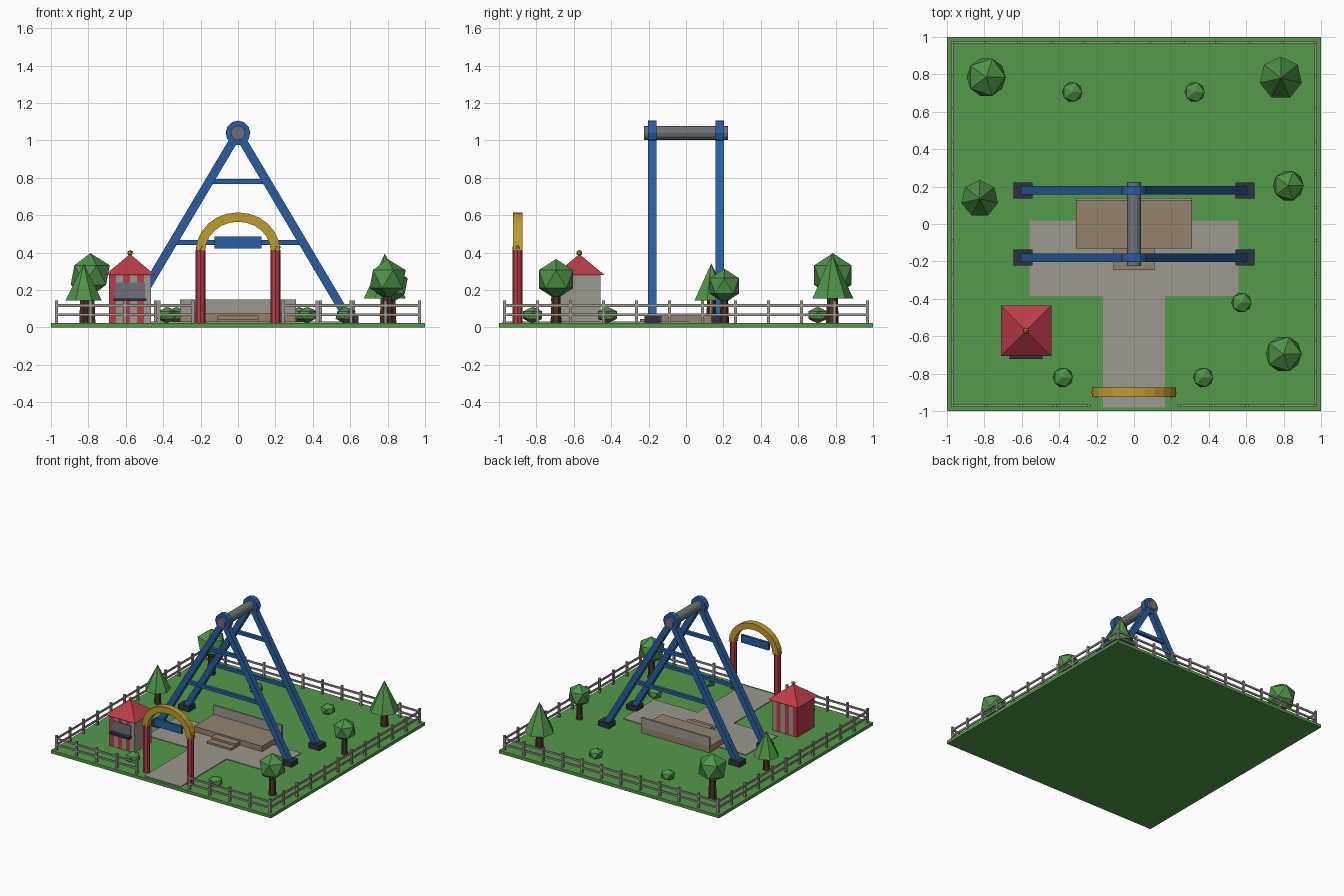
import bpy
import bmesh
from math import pi, sin, cos
from mathutils import Matrix, Vector

if "Cube" in bpy.data.objects:
    bpy.data.objects.remove(bpy.data.objects["Cube"], do_unlink=True)


def material(name, r, g, b):
    rgba = tuple((c / 255) ** 2.2 for c in (r, g, b)) + (1.0,)
    m = bpy.data.materials.new(name)
    m.use_nodes = True
    m.diffuse_color = rgba
    m.node_tree.nodes["Principled BSDF"].inputs["Base Color"].default_value = rgba
    return m


GRASS = material("grass green", 84, 152, 75)
LEAF = material("leaf green", 80, 146, 74)
STONE = material("stone grey", 155, 150, 143)
TAN = material("deck tan", 146, 131, 110)
BLUE = material("frame blue", 45, 93, 158)
STEEL = material("steel grey", 108, 113, 122)
GOLD = material("gold", 190, 155, 48)
RED = material("red", 186, 62, 74)
DARK = material("charcoal", 50, 54, 64)
BARK = material("bark brown", 80, 54, 42)

GROUND = 0.025


def finish(name, bm, *mats):
    bmesh.ops.recalc_face_normals(bm, faces=bm.faces)
    mesh = bpy.data.meshes.new(name)
    bm.to_mesh(mesh)
    bm.free()
    for m in mats:
        mesh.materials.append(m)
    obj = bpy.data.objects.new(name, mesh)
    bpy.context.collection.objects.link(obj)
    return obj


def add_box(bm, x0, x1, y0, y1, z0, z1):
    size = Matrix.Diagonal((x1 - x0, y1 - y0, z1 - z0, 1))
    mid = Matrix.Translation(((x0 + x1) / 2, (y0 + y1) / 2, (z0 + z1) / 2))
    return bmesh.ops.create_cube(bm, size=1, matrix=mid @ size)["verts"]


def box(name, mat, *bounds):
    bm = bmesh.new()
    add_box(bm, *bounds)
    return finish(name, bm, mat)


def beam(name, mat, a, b, width):
    a, b = Vector(a), Vector(b)
    d = b - a
    turn = Vector((0, 0, 1)).rotation_difference(d).to_matrix().to_4x4()
    bm = bmesh.new()
    bmesh.ops.create_cube(bm, size=1, matrix=Matrix.Translation((a + b) / 2) @ turn
                          @ Matrix.Diagonal((width, width, d.length, 1)))
    return finish(name, bm, mat)


def cone(name, mat, base, r1, r2, height, sides, along_y=False):
    turn = Matrix.Rotation(-pi / 2, 4, 'X') if along_y else Matrix()
    bm = bmesh.new()
    bmesh.ops.create_cone(bm, cap_ends=True, segments=sides, radius1=r1, radius2=r2, depth=height,
                          matrix=Matrix.Translation(base) @ turn
                          @ Matrix.Translation((0, 0, height / 2)))
    return finish(name, bm, mat)


def ball(name, mat, centre, r, flat=1.0):
    bm = bmesh.new()
    bmesh.ops.create_icosphere(bm, subdivisions=1, radius=r,
                               matrix=Matrix.Translation(centre) @ Matrix.Diagonal((1, 1, flat, 1)))
    return finish(name, bm, mat)


# Ground and paving
box("lawn", GRASS, -1, 1, -1, 1, 0, GROUND)
box("plaza", STONE, -0.56, 0.56, -0.385, 0.02, GROUND, 0.031)
box("entrance_path", STONE, -0.165, 0.165, -0.98, -0.385, GROUND, 0.031)

# Boarding deck with steps and a back wall
box("deck", TAN, -0.31, 0.31, -0.13, 0.14, GROUND, 0.075)
box("deck_back_wall", STONE, -0.31, 0.31, 0.125, 0.14, 0.075, 0.15)
box("upper_step", TAN, -0.11, 0.11, -0.19, -0.13, GROUND, 0.063)
box("lower_step", TAN, -0.11, 0.11, -0.245, -0.19, GROUND, 0.046)

# Ride frame: two braced triangles joined by an axle
TOP = 1.04
for y in (-0.18, 0.18):
    for s in (-1, 1):
        beam("frame_leg", BLUE, (0, y, TOP), (s * 0.59, y, 0.045), 0.046)
        box("frame_foot", DARK, s * 0.593 - 0.05, s * 0.593 + 0.05, y - 0.043, y + 0.043, GROUND, 0.065)
    for z, half in ((0.78, 0.16), (0.455, 0.335)):
        box("frame_brace", BLUE, -half, half, y - 0.013, y + 0.013, z - 0.013, z + 0.013)
    cone("axle_hub", BLUE, (0, y - 0.022, TOP), 0.066, 0.066, 0.044, 12, True)
cone("axle", STEEL, (0, -0.225, TOP), 0.038, 0.038, 0.45, 12, True)

# Entrance arch
AY = -0.9
for x in (-0.2, 0.2):
    cone("arch_column", RED, (x, AY, GROUND), 0.027, 0.027, 0.39, 8)
    ball("arch_ball", GOLD, (x, AY, 0.42), 0.031)

bm = bmesh.new()
rings = []
for i in range(13):
    a = pi * i / 12
    rings.append([bm.verts.new((r * cos(a), AY + dy, 0.41 + (r - 0.02) * sin(a)))
                  for r, dy in ((0.175, -0.025), (0.225, -0.025), (0.225, 0.025), (0.175, 0.025))])
for p, q in zip(rings, rings[1:]):
    for k in range(4):
        n = (k + 1) % 4
        bm.faces.new((p[k], p[n], q[n], q[k]))
bm.faces.new(rings[0])
bm.faces.new(rings[-1])
finish("arch_top", bm, GOLD)
box("arch_sign", BLUE, -0.125, 0.125, AY - 0.01, AY + 0.01, 0.423, 0.486)

# Ticket booth with striped walls
BX, BY, HALF = -0.577, -0.57, 0.112
bm = bmesh.new()
stripe = 2 * HALF / 6
for i in range(6):
    x0 = BX - HALF + i * stripe
    verts = add_box(bm, x0, x0 + stripe, BY - HALF, BY + HALF, GROUND, 0.285)
    for f in {f for v in verts for f in v.link_faces}:
        f.material_index = i % 2
finish("booth_walls", bm, RED, STONE)
cone("booth_roof", RED, (BX, BY, 0.28), 0.135 * 2 ** 0.5, 0, 0.112, 4).data.transform(
    Matrix.Translation((BX, BY, 0)) @ Matrix.Rotation(pi / 4, 4, 'Z') @ Matrix.Translation((-BX, -BY, 0)))
ball("booth_finial", GOLD, (BX, BY, 0.398), 0.017)
box("booth_window", STEEL, BX - 0.08, BX + 0.08, BY - HALF - 0.006, BY - HALF, 0.155, 0.24)
box("booth_counter", DARK, BX - 0.088, BX + 0.088, -0.722, BY - HALF, 0.14, 0.156)

# Round trees: x, y, crown height, crown radius
for x, y, z, r in ((-0.79, 0.785, 0.28, 0.117), (0.8, -0.695, 0.258, 0.108), (0.825, 0.205, 0.222, 0.092)):
    cone("round_tree_trunk", BARK, (x, y, GROUND), r * 0.27, r * 0.2, z - r * 0.6, 6)
    ball("round_tree_crown", LEAF, (x, y, z), r)

# Pointed trees: x, y, base height, top height, radius
for x, y, z, top, r in ((-0.825, 0.135, 0.143, 0.342, 0.1), (0.785, 0.78, 0.155, 0.395, 0.115)):
    cone("pointed_tree_trunk", BARK, (x, y, GROUND), r * 0.27, r * 0.22, z - GROUND + 0.01, 6)
    cone("pointed_tree_crown", LEAF, (x, y, z), r, 0, top - z, 7)

# Bushes
for x, y in ((-0.33, 0.705), (0.325, 0.705), (0.575, -0.42), (-0.38, -0.82), (0.37, -0.82)):
    ball("bush", LEAF, (x, y, 0.066), 0.06, 0.75)

# Boundary fence, open at the front entrance
EDGE = 0.97


def fence(name, a, b, spans):
    bm = bmesh.new()
    a, b = Vector(a), Vector(b)
    for i in range(spans + 1):
        p = a.lerp(b, i / spans)
        add_box(bm, p.x - 0.008, p.x + 0.008, p.y - 0.008, p.y + 0.008, GROUND, 0.143)
    for z in (0.068, 0.117):
        add_box(bm, a.x - 0.005, b.x + 0.005, a.y - 0.005, b.y + 0.005, z - 0.007, z + 0.007)
    finish(name, bm, STONE)


fence("back_fence", (-EDGE, EDGE), (EDGE, EDGE), 11)
fence("right_fence", (-EDGE, -EDGE), (-EDGE, EDGE), 11)
fence("left_fence", (EDGE, -EDGE), (EDGE, EDGE), 11)
fence("front_fence_right", (-EDGE, -EDGE), (-0.24, -EDGE), 4)
fence("front_fence_left", (0.24, -EDGE), (EDGE, -EDGE), 4)
